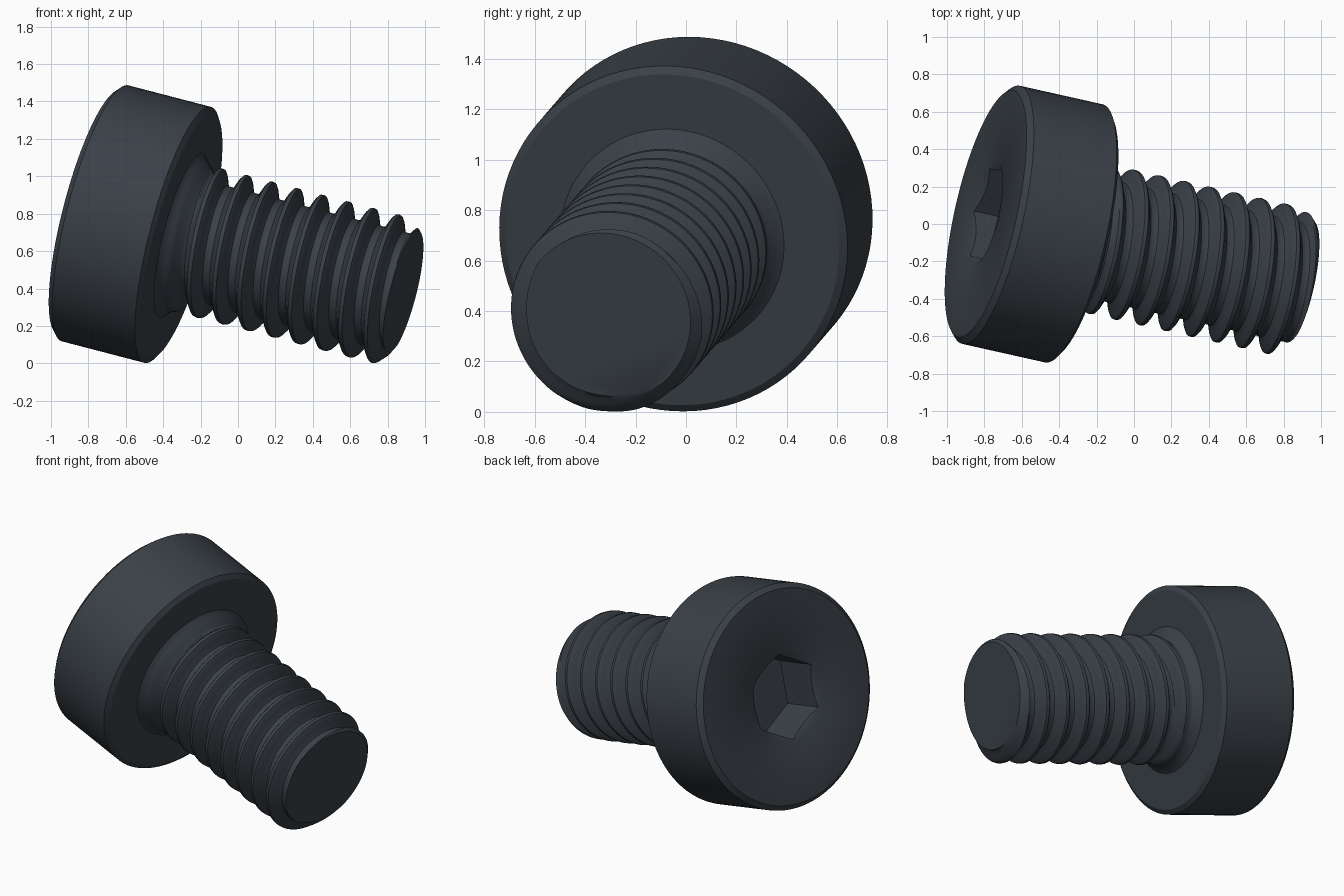
import bpy, bmesh, math
from mathutils import Matrix, Vector

old = bpy.data.objects.get("Cube")
if old:
    bpy.data.objects.remove(old, do_unlink=True)

# Dark steel material
steel = bpy.data.materials.new("dark_steel")
steel.use_nodes = True
steel.diffuse_color = (0.042, 0.052, 0.064, 1)
steel.node_tree.nodes["Principled BSDF"].inputs["Base Color"].default_value = steel.diffuse_color

# Screw frame: local z runs along the shaft, origin at the underside rim of the head
axis = Vector((1, -0.224, -0.26)).normalized()
up = (Vector((0, 0, 1)) - axis * axis.z).normalized()
side = up.cross(axis)
frame = Matrix((side, up, axis)).transposed().to_4x4()
frame.translation = (-0.322, -0.05, 0.687)

SEG = 96
ANGLES = [2 * math.pi * i / SEG for i in range(SEG)]


def skin(name, rows):
    """Bridge closed rows of points, cap both ends, and place the part."""
    bm = bmesh.new()
    rings = [[bm.verts.new(p) for p in row] for row in rows]
    for a, b in zip(rings, rings[1:]):
        for i in range(SEG):
            j = (i + 1) % SEG
            bm.faces.new((a[i], a[j], b[j], b[i]))
    bm.faces.new(list(reversed(rings[0])))
    bm.faces.new(rings[-1])
    bmesh.ops.remove_doubles(bm, verts=bm.verts, dist=0.0002)
    bmesh.ops.recalc_face_normals(bm, faces=bm.faces)
    mesh = bpy.data.meshes.new(name)
    bm.to_mesh(mesh)
    bm.free()
    mesh.materials.append(steel)
    obj = bpy.data.objects.new(name, mesh)
    bpy.context.collection.objects.link(obj)
    obj.matrix_world = frame
    bpy.ops.object.select_all(action='DESELECT')
    obj.select_set(True)
    bpy.context.view_layer.objects.active = obj
    bpy.ops.object.shade_smooth_by_angle(angle=math.radians(32))
    return obj


def row(radius, height):
    """Ring of points; radius and height are functions of the angle."""
    return [(radius(a) * math.cos(a), radius(a) * math.sin(a), height(a)) for a in ANGLES]


def circle(r, z):
    return row(lambda a: r, lambda a: z)


# Head: hex socket with countersunk mouth, chamfered rims
BACK = -0.498
MOUTH = 0.279
CORNER = 0.275


def hex_radius(a):
    off = (a - math.pi / 2) % (math.pi / 3) - math.pi / 6
    return CORNER * math.cos(math.pi / 6) / math.cos(off)


skin("head", [
    row(hex_radius, lambda a: BACK + 0.29),
    row(hex_radius, lambda a: BACK + 0.6 * (MOUTH - hex_radius(a))),
    circle(MOUTH, BACK),
    circle(0.675, BACK),
    circle(0.707, BACK + 0.03),
    circle(0.707, 0),
    circle(0.677, 0.02),
])

# Threaded shaft: right-hand helix with a filleted neck and chamfered tip
PITCH = 0.1427
CREST, ROOT = 0.403, 0.32
TIP = 1.27
STEPS = 14


def ease(x):
    x = min(max(x, 0), 1)
    return x * x * (3 - 2 * x)


def shaft_radius(t, a):
    phase = ((t - 0.29) / PITCH - (a - math.pi / 2) / (2 * math.pi)) % 1
    from_crest = min(phase, 1 - phase)
    depth = (CREST - ROOT) * ease((from_crest - 0.04) / 0.36)
    depth *= ease((t - 0.05) / 0.11)
    fillet = 0.05 * max(0, 1 - (t - 0.02) / 0.07) ** 2
    return min(CREST - depth + fillet, 0.345 + (TIP - t))


rows = []
for k in range(-STEPS, int((TIP / PITCH + 1) * STEPS) + 1):
    def height(a, k=k):
        return min(max(PITCH * (k / STEPS + a / (2 * math.pi)), 0), TIP)
    rows.append(row(lambda a: shaft_radius(height(a), a), height))

# Shift rows one step at the seam so the helix closes on itself
bm_rows = []
for k in range(len(rows)):
    bm_rows.append(rows[k])

bm = bmesh.new()
grid = [[bm.verts.new(p) for p in r] for r in bm_rows]
for k in range(len(grid) - 1):
    for i in range(SEG):
        if i < SEG - 1:
            quad = (grid[k][i], grid[k][i + 1], grid[k + 1][i + 1], grid[k + 1][i])
        elif k + STEPS + 1 < len(grid):
            quad = (grid[k][i], grid[k + STEPS][0], grid[k + STEPS + 1][0], grid[k + 1][i])
        else:
            continue
        bm.faces.new(quad)
bmesh.ops.remove_doubles(bm, verts=bm.verts, dist=0.0002)
bmesh.ops.dissolve_degenerate(bm, edges=bm.edges, dist=0.0002)
loose = [v for v in bm.verts if not v.link_faces]
bmesh.ops.delete(bm, geom=loose, context='VERTS')
bmesh.ops.holes_fill(bm, edges=[e for e in bm.edges if e.is_boundary], sides=0)
bmesh.ops.recalc_face_normals(bm, faces=bm.faces)
mesh = bpy.data.meshes.new("threaded_shaft")
bm.to_mesh(mesh)
bm.free()
mesh.materials.append(steel)
shaft = bpy.data.objects.new("threaded_shaft", mesh)
bpy.context.collection.objects.link(shaft)
shaft.matrix_world = frame
bpy.ops.object.select_all(action='DESELECT')
shaft.select_set(True)
bpy.context.view_layer.objects.active = shaft
bpy.ops.object.shade_smooth_by_angle(angle=math.radians(35))
